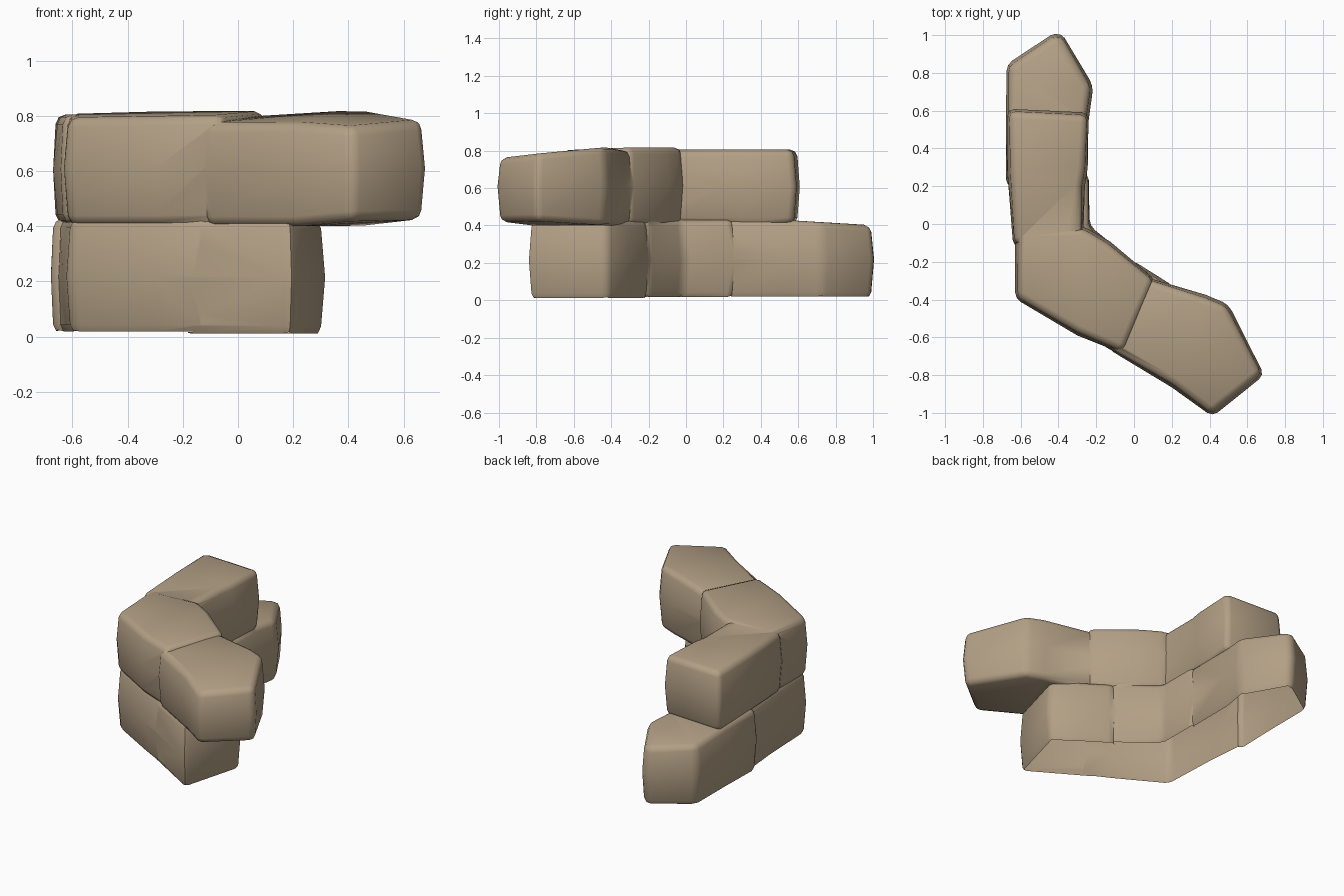
import bpy, bmesh, math

if "Cube" in bpy.data.objects:
    bpy.data.objects.remove(bpy.data.objects["Cube"])

stone = bpy.data.materials.new("tan stone")
stone.diffuse_color = (0.45, 0.35, 0.235, 1)
stone.use_nodes = True
stone.node_tree.nodes["Principled BSDF"].inputs["Base Color"].default_value = stone.diffuse_color


def block(name, pts, z0, z1, taper=0.018, width=0.035):
    """Rough stone block: plan outline (x, y, optional top drop, optional bottom lift)."""
    cx = sum(p[0] for p in pts) / len(pts)
    cy = sum(p[1] for p in pts) / len(pts)
    bm = bmesh.new()
    rings = []
    for k, z in enumerate((z0, (z0 + z1) / 2, z1)):
        ring = []
        for p in pts:
            drop, lift = (tuple(p[2:]) + (0, 0))[:2]
            dx, dy = p[0] - cx, p[1] - cy
            s = 1 if k == 1 else 1 - taper / math.hypot(dx, dy)
            dz = (lift, 0, -drop)[k]
            ring.append(bm.verts.new((cx + dx * s, cy + dy * s, z + dz)))
        rings.append(ring)
    n = len(pts)
    for a, b in zip(rings, rings[1:]):
        for i in range(n):
            j = (i + 1) % n
            bm.faces.new((a[i], a[j], b[j], b[i]))
    bm.faces.new(rings[0][::-1])
    bm.faces.new(rings[2])
    bmesh.ops.recalc_face_normals(bm, faces=bm.faces[:])
    sharp = [e for e in bm.edges if e.calc_face_angle(0) > math.radians(28)]
    bmesh.ops.bevel(bm, geom=sharp, offset=width, segments=2, profile=0.5,
                    affect='EDGES', clamp_overlap=True)
    bmesh.ops.triangulate(bm, faces=[f for f in bm.faces if len(f.verts) > 4])
    me = bpy.data.meshes.new(name)
    bm.to_mesh(me)
    bm.free()
    me.materials.append(stone)
    ob = bpy.data.objects.new(name, me)
    bpy.context.collection.objects.link(ob)
    return ob


blocks = [
    # lower course: corner, far end, near end
    block("stone_wall", [(-0.62, -0.395), (-0.3, -0.575), (-0.1, -0.675), (0.06, -0.45),
                         (0.0, -0.2), (-0.235, -0.01), (-0.24, 0.27), (-0.655, 0.27),
                         (-0.635, 0.0)], 0.008, 0.43),
    block("lower_far_block", [(-0.678, 0.2), (-0.25, 0.2), (-0.24, 0.55), (-0.215, 0.73, 0.01),
                              (-0.385, 1.015, 0.03), (-0.44, 1.0, 0.03),
                              (-0.675, 0.845, 0.015), (-0.678, 0.5)], 0.01, 0.428),
    block("lower_near_block", [(-0.22, -0.61), (0.2, -0.855), (0.325, -0.42), (0.18, -0.31),
                               (-0.01, -0.19), (-0.2, -0.25)], 0.002, 0.426),
    # upper course: corner, far run, overhanging near end
    block("upper_corner_block", [(-0.63, -0.395, 0.025), (-0.3, -0.59, 0.02), (-0.05, -0.69, 0.015),
                                 (0.12, -0.3), (-0.13, -0.09), (-0.27, -0.01), (-0.63, -0.02, 0.01)],
          0.404, 0.818),
    block("upper_far_block", [(-0.64, -0.12), (-0.27, -0.12), (-0.26, 0.2), (-0.245, 0.3),
                              (-0.24, 0.59), (-0.67, 0.61), (-0.67, 0.27)], 0.408, 0.805),
    block("upper_near_block", [(-0.14, -0.66, 0.045), (0.2, -0.865, 0.045), (0.415, -1.02, 0.06, 0.02),
                               (0.69, -0.8, 0.035, 0.025), (0.5, -0.425), (0.38, -0.375),
                               (0.06, -0.28, 0.02)], 0.4, 0.82),
]

# merge the stones into one continuous wall
wall = blocks[0]
bpy.context.view_layer.objects.active = wall
for other in blocks[1:]:
    mod = wall.modifiers.new("union", 'BOOLEAN')
    mod.operation = 'UNION'
    mod.solver = 'EXACT'
    mod.object = other
    bpy.ops.object.modifier_apply(modifier=mod.name)
    bpy.data.objects.remove(other, do_unlink=True)

# the wall is an open shell underneath, where it meets the ground
bm = bmesh.new()
bm.from_mesh(wall.data)
base = [f for f in bm.faces if f.normal.z < -0.85 and f.calc_center_median().z < 0.1]
bmesh.ops.delete(bm, geom=base, context='FACES')
bm.to_mesh(wall.data)
bm.free()

bpy.ops.object.select_all(action='DESELECT')
wall.select_set(True)
bpy.ops.object.shade_smooth_by_angle(angle=math.radians(50))
